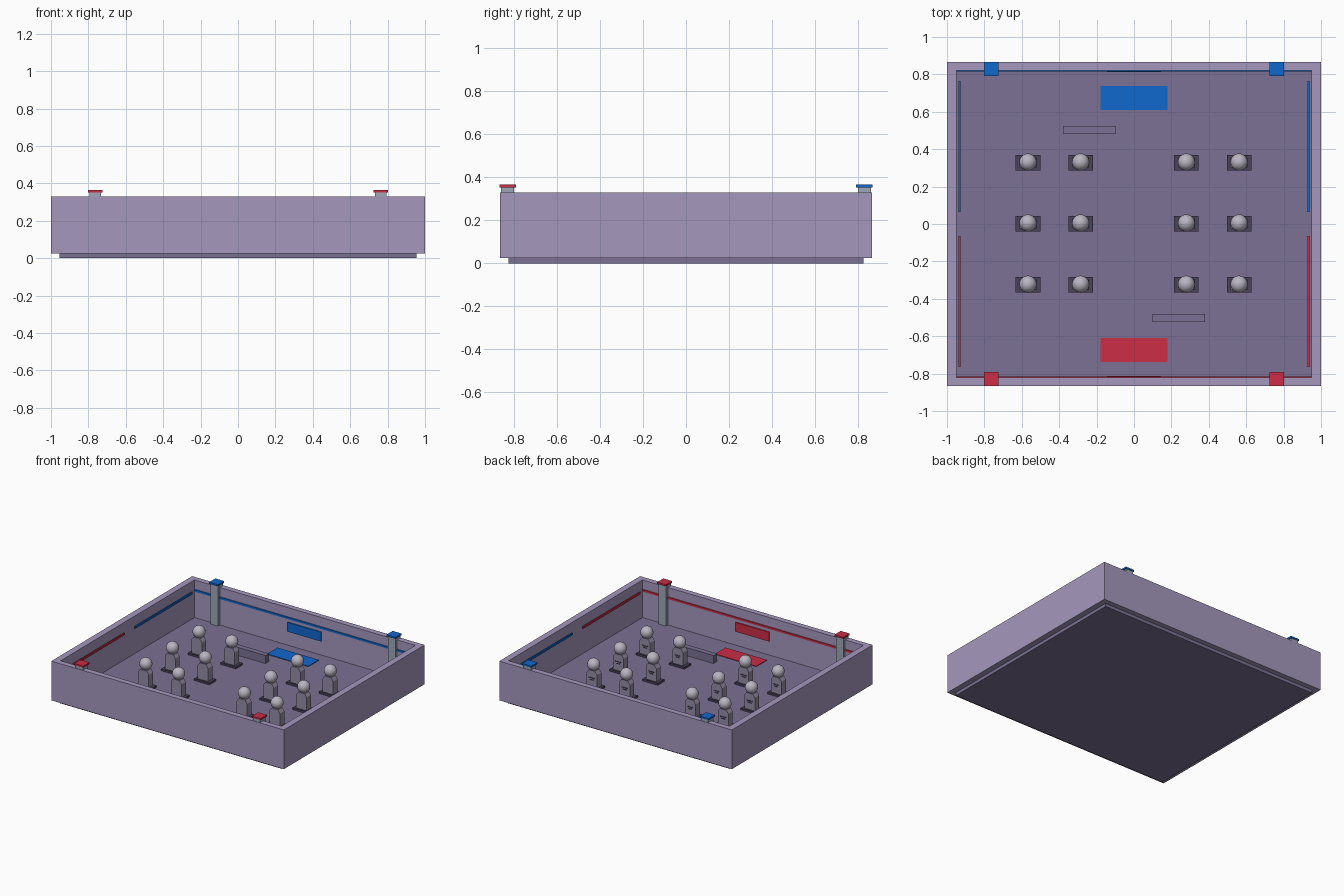
import bpy, bmesh
from mathutils import Matrix, Vector

cube = bpy.data.objects.get("Cube")
if cube:
    bpy.data.objects.remove(cube, do_unlink=True)


def material(name, r, g, b):
    def lin(v):
        v /= 255
        return v / 12.92 if v <= 0.04045 else ((v + 0.055) / 1.055) ** 2.4
    col = (lin(r), lin(g), lin(b), 1)
    m = bpy.data.materials.new(name)
    m.use_nodes = True
    m.diffuse_color = col
    m.node_tree.nodes["Principled BSDF"].inputs["Base Color"].default_value = col
    return m


WALL = material("pale violet", 165, 152, 190)
FLOOR = material("dusky violet", 123, 113, 148)
RED = material("red", 204, 45, 70)
BLUE = material("blue", 16, 104, 206)
STEEL = material("blue grey", 158, 168, 183)
BODY = material("grey violet", 150, 141, 166)
BASE = material("dark violet", 74, 66, 90)
HEAD = material("light grey", 186, 181, 194)


def finish(name, bm, mat):
    bmesh.ops.recalc_face_normals(bm, faces=bm.faces)
    me = bpy.data.meshes.new(name)
    bm.to_mesh(me)
    bm.free()
    me.materials.append(mat)
    ob = bpy.data.objects.new(name, me)
    bpy.context.collection.objects.link(ob)
    return ob


def box(name, mat, x0, x1, y0, y1, z0, z1):
    bm = bmesh.new()
    size = Vector((abs(x1 - x0), abs(y1 - y0), z1 - z0))
    mid = Vector((x0 + x1, y0 + y1, z0 + z1)) / 2
    bmesh.ops.create_cube(bm, size=1, matrix=Matrix.Translation(mid) @ Matrix.Diagonal(size).to_4x4())
    return finish(name, bm, mat)


FZ = 0.038  # floor surface height

# Surrounding wall: one rectangular section swept round the four corners
bm = bmesh.new()
corners = [(-1, -1), (1, -1), (1, 1), (-1, 1)]
section = [(1, 0.865, 0.025), (1, 0.865, 0.33), (0.95, 0.822, 0.33), (0.95, 0.822, 0.025)]
rings = [[bm.verts.new((sx * x, sy * y, z)) for x, y, z in section] for sx, sy in corners]
for i in range(4):
    for j in range(4):
        a, b, k = rings[i], rings[(i + 1) % 4], (j + 1) % 4
        bm.faces.new((a[j], b[j], b[k], a[k]))
finish("arena_wall", bm, WALL)

# Floor slab, showing slightly below the wall
box("floor", FLOOR, -0.955, 0.955, -0.825, 0.825, 0, FZ)

# Each end of the arena, turned by s
for s, side, mat in ((1, "back", BLUE), (-1, "front", RED)):
    for px in (-0.763, 0.763):
        box(side + "_corner_post", STEEL, px - 0.031, px + 0.031, s * 0.799, s * 0.861, FZ, 0.352)
        box(side + "_post_cap", mat, px - 0.038, px + 0.038, s * 0.79, s * 0.866, 0.352, 0.365)
        wx = 0.932 if px > 0 else -0.932
        box(side + "_side_stripe", mat, wx - 0.005, wx + 0.005, s * 0.065, s * 0.765, 0.247, 0.262)
    box(side + "_end_stripe", mat, -0.95, 0.95, s * 0.815, s * 0.824, 0.244, 0.259)
    box(side + "_sign", mat, -0.145, 0.145, s * 0.812, s * 0.821, 0.148, 0.22)
    box(side + "_floor_patch", mat, -0.178, 0.178, s * 0.61, s * 0.738, FZ, FZ + 0.005)
    box(side + "_barrier", FLOOR, -s * 0.38, -s * 0.1, s * 0.48, s * 0.523, FZ, 0.1)


# Statues: plinth, slab body with cut shoulders, ball head, bars on the rear
def statue(x, y):
    box("statue_plinth", BASE, x - 0.066, x + 0.066, y - 0.041, y + 0.041, FZ, 0.053)
    bm = bmesh.new()
    outline = [(-0.045, 0.053), (0.045, 0.053), (0.045, 0.155), (0.028, 0.18), (-0.028, 0.18), (-0.045, 0.155)]
    face = bm.faces.new([bm.verts.new((x + u, y - 0.027, z)) for u, z in outline])
    ext = bmesh.ops.extrude_face_region(bm, geom=[face])
    bmesh.ops.translate(bm, vec=(0, 0.054, 0), verts=[v for v in ext["geom"] if isinstance(v, bmesh.types.BMVert)])
    finish("statue_body", bm, BODY)
    for w, z in ((0.025, 0.118), (0.016, 0.104)):
        box("statue_bar", BASE, x - w, x + w, y + 0.026, y + 0.03, z, z + 0.007)
    bm = bmesh.new()
    bmesh.ops.create_uvsphere(bm, u_segments=24, v_segments=14, radius=0.046, matrix=Matrix.Translation((x, y + 0.003, 0.219)))
    for f in bm.faces:
        f.smooth = True
    finish("statue_head", bm, HEAD)


for x in (-0.567, -0.285, 0.28, 0.562):
    for y in (-0.325, 0.002, 0.328):
        statue(x, y)
